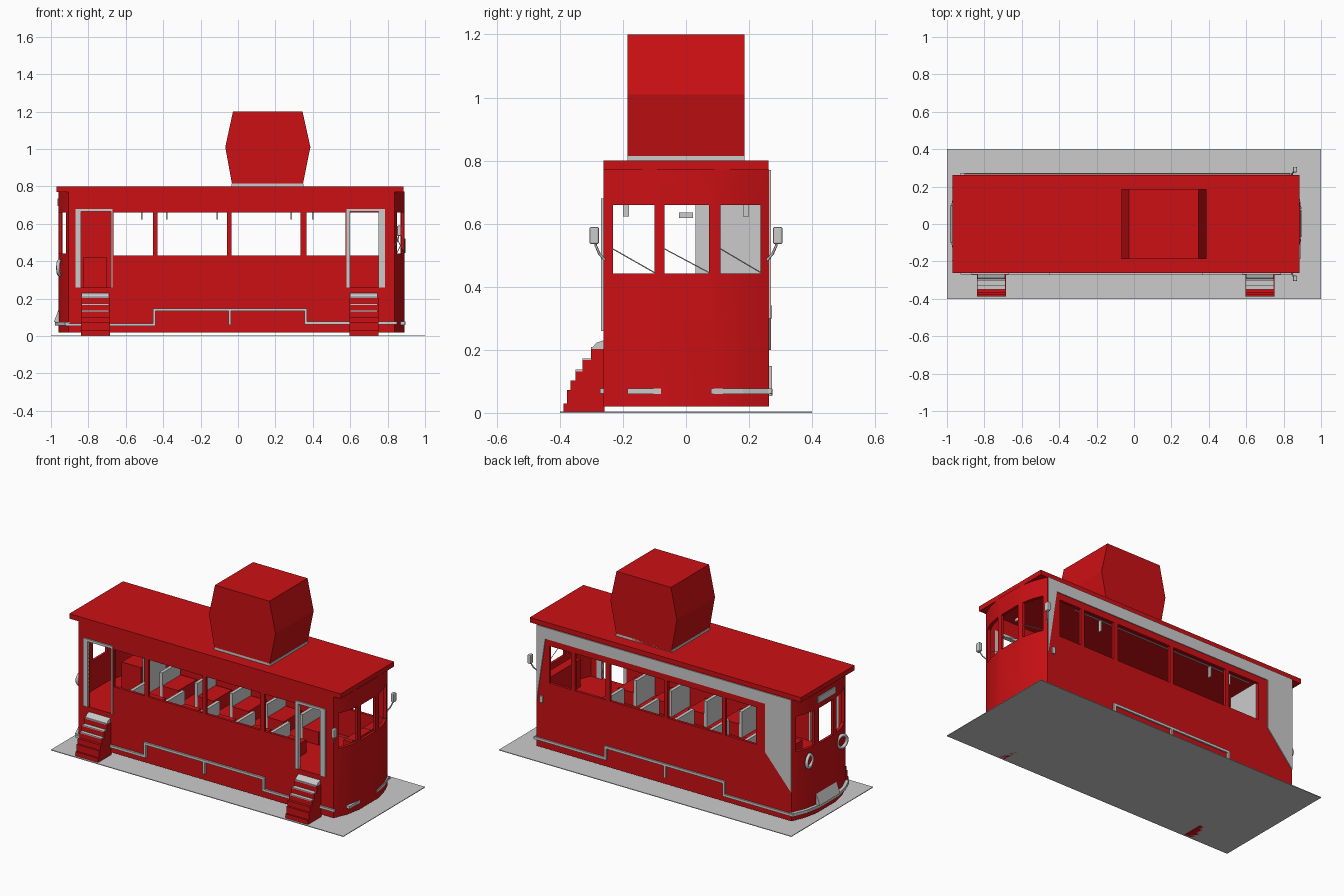
import bpy, bmesh, math
from mathutils import Vector

if "Cube" in bpy.data.objects:
    bpy.data.objects.remove(bpy.data.objects["Cube"])

red = bpy.data.materials.new("red_paint")
red.diffuse_color = (0.6, 0.005, 0.007, 1)
red.use_nodes = True
red.node_tree.nodes["Principled BSDF"].inputs["Base Color"].default_value = red.diffuse_color


def finish(name, bm, mat=None):
    bmesh.ops.recalc_face_normals(bm, faces=bm.faces)
    me = bpy.data.meshes.new(name)
    bm.to_mesh(me)
    bm.free()
    ob = bpy.data.objects.new(name, me)
    bpy.context.collection.objects.link(ob)
    if mat:
        me.materials.append(mat)
    return ob


def boxes(name, items, mat=None):
    """One object from boxes given as x0, x1, y0, y1, z0, z1."""
    bm = bmesh.new()
    for x0, x1, y0, y1, z0, z1 in items:
        r = bmesh.ops.create_cube(bm, size=1)
        for v in r["verts"]:
            v.co = Vector((x0 if v.co.x < 0 else x1, y0 if v.co.y < 0 else y1,
                           z0 if v.co.z < 0 else z1))
    return finish(name, bm, mat)


def prism(name, pts, axis, a, b, mat=None):
    """Extrude a 2D outline along an axis ('x', 'y' or 'z')."""
    place = {"x": lambda p, t: (t, p[0], p[1]), "y": lambda p, t: (p[0], t, p[1]),
             "z": lambda p, t: (p[0], p[1], t)}[axis]
    bm = bmesh.new()
    lo = [bm.verts.new(place(p, a)) for p in pts]
    hi = [bm.verts.new(place(p, b)) for p in pts]
    bm.faces.new(lo)
    bm.faces.new(hi)
    n = len(pts)
    for i in range(n):
        j = (i + 1) % n
        bm.faces.new((lo[i], lo[j], hi[j], hi[i]))
    return finish(name, bm, mat)


def pipe(name, pts, radius):
    cu = bpy.data.curves.new(name, "CURVE")
    cu.dimensions = "3D"
    cu.bevel_depth = radius
    cu.bevel_resolution = 1
    cu.use_fill_caps = True
    sp = cu.splines.new("POLY")
    sp.points.add(len(pts) - 1)
    for p, co in zip(sp.points, pts):
        p.co = (*co, 1)
    ob = bpy.data.objects.new(name, cu)
    bpy.context.collection.objects.link(ob)
    return ob


# Ground plate
boxes("base_plate", [(-1, 1, -0.4, 0.4, 0, 0.004)])

# Body shell with bowed ends
BOW = [(0, -0.262), (0.035, -0.18), (0.053, -0.09), (0.053, 0.09), (0.035, 0.18), (0, 0.264)]


def outline(inset):
    k = 1 - inset / 0.262
    right = [(0.837 - inset + dx, y * k) for dx, y in BOW]
    left = [(-0.907 + inset - dx, y * k) for dx, y in reversed(BOW)]
    return right + left


body = prism("tram_body", outline(0), "z", 0.02, 0.772, red)
SIDE = [(-0.665, -0.455), (-0.43, -0.06), (-0.035, 0.335), (0.365, 0.575)]
ENDS = [(-0.232, -0.1), (-0.068, 0.073), (0.11, 0.237)]
DOORS = [(-0.84, -0.68), (0.6, 0.75)]
cutters = [
    prism("cut_cabin", outline(0.016), "z", 0.26, 0.9),
    boxes("cut_side_windows", [(a, b, -0.5, 0.5, 0.43, 0.66) for a, b in SIDE]
          + [(0.6, 0.75, 0, 0.5, 0.43, 0.66)]),
    boxes("cut_end_windows", [(-1.2, 1.2, a, b, 0.442, 0.66) for a, b in ENDS]),
    boxes("cut_doors", [(a, b, -0.5, -0.1, 0.2601, 0.67) for a, b in DOORS]),
]
bpy.context.view_layer.objects.active = body
for c in cutters:
    c.hide_render = True
    m = body.modifiers.new(c.name, "BOOLEAN")
    m.operation, m.solver, m.object = "DIFFERENCE", "EXACT", c
    bpy.ops.object.modifier_apply(modifier=m.name)
    bpy.data.objects.remove(c)
bpy.ops.object.select_all(action="DESELECT")
body.select_set(True)
bpy.ops.object.shade_smooth_by_angle(angle=math.radians(28))

# Roof and hexagonal roof tank
boxes("roof", [(-0.97, 0.885, -0.262, 0.262, 0.77, 0.8)], red)
boxes("tank_base", [(-0.035, 0.35, -0.186, 0.186, 0.8, 0.815)])
prism("roof_tank", [(-0.03, 0.802), (0.345, 0.802), (0.387, 1.01), (0.345, 1.2),
                    (-0.027, 1.2), (-0.068, 1.01)], "y", -0.186, 0.186, red)

# Grey panels on the back wall
boxes("back_header", [(-0.905, 0.835, 0.262, 0.269, 0.7, 0.77)])
prism("back_corner_panel", [(-0.905, 0.7), (-0.73, 0.7), (-0.73, 0.4), (-0.905, 0.2)],
      "y", 0.262, 0.269)
prism("back_edge_panel", [(0.835, 0.7), (0.775, 0.7), (0.835, 0.3)], "y", 0.262, 0.269)
boxes("back_latch", [(0.79, 0.81, 0.262, 0.273, 0.3, 0.34)])

# Door frames and the folded door leaf
for i, (x0, x1, a, b) in enumerate([(-0.87, -0.67, -0.84, -0.68), (0.58, 0.785, 0.6, 0.75)]):
    boxes(f"door_frame_{i}", [(x0, a, -0.27, -0.245, 0.26, 0.68), (b, x1, -0.27, -0.245, 0.26, 0.68),
                              (x0, x1, -0.27, -0.245, 0.665, 0.68)])

# Stepped grey trim along both sides
for s, label in ((-1, "front"), (1, "back")):
    y0, y1 = sorted((s * 0.26, s * 0.273))
    boxes(f"{label}_trim", [(x0, x1, y0, y1, z0, z1) for x0, x1, z0, z1 in (
        (-0.92, -0.44, 0.053, 0.068), (-0.455, -0.44, 0.053, 0.148), (-0.455, 0.37, 0.133, 0.148),
        (0.355, 0.37, 0.062, 0.148), (0.355, 0.85, 0.062, 0.077), (-0.05, -0.037, 0.06, 0.133))])

# End bumpers following the bow
outer = [(-0.925 - dx, y * 1.04) for dx, y in BOW]
inner = [(-0.9 - dx, y) for dx, y in reversed(BOW)]
prism("left_bumper", outer + inner, "z", 0.055, 0.075)
prism("left_fender", [(-0.95, 0.075), (-0.985, 0.075), (-0.96, 0.14)], "y", -0.1, 0.1)
boxes("right_bumper_short", [(0.86, 0.892, -0.185, -0.08, 0.06, 0.078)])
prism("right_bumper_long", [(0.896, 0.08), (0.878, 0.18), (0.843, 0.272), (0.82, 0.26), (0.87, 0.08)],
      "z", 0.06, 0.078)
boxes("end_sign", [(-0.966, -0.95, -0.085, 0.085, 0.695, 0.735)])

# Headlamp rings on the left end
for s in (-1, 1):
    bpy.ops.mesh.primitive_torus_add(location=(-0.955, s * 0.16, 0.365), rotation=(0, math.pi / 2, s * 0.2),
                                     major_radius=0.037, minor_radius=0.01,
                                     major_segments=20, minor_segments=8)
    bpy.context.object.name = "headlamp_ring"
    bpy.ops.object.shade_smooth()

# Steps in front of each door, grey treads on the upper three
STEPS = [(-0.388, 0.03), (-0.378, 0.072), (-0.366, 0.103), (-0.35, 0.132), (-0.328, 0.167), (-0.302, 0.203)]
profile = [(-0.258, 0)]
y_prev = None
for k, (y, z) in enumerate(STEPS):
    profile += [(y, STEPS[k - 1][1] if k else 0), (y, z)]
profile.append((-0.258, 0.203))
for i, (x0, x1) in enumerate([(-0.84, -0.685), (0.595, 0.75)]):
    prism(f"door_steps_{i}", profile, "x", x0, x1, red)
    boxes(f"step_treads_{i}", [(x0 + 0.004, x1 - 0.004, y, y + 0.05, z, z + 0.006) for y, z in STEPS[3:]])
    prism(f"top_tread_{i}", [(-0.3, 0.203), (-0.285, 0.222), (-0.262, 0.23), (-0.262, 0.203)],
          "x", x0 + 0.004, x1 - 0.004)

# Wing mirrors on curved arms
for s in (-1, 1):
    pipe("mirror_arm", [(0.84, s * 0.258, 0.485), (0.85, s * 0.275, 0.505),
                        (0.858, s * 0.286, 0.53), (0.86, s * 0.288, 0.56)], 0.004)
    ob = boxes("wing_mirror", [(0.85, 0.872, s * 0.291 - 0.015, s * 0.291 + 0.015, 0.535, 0.59)])
    bv = ob.modifiers.new("rounding", "BEVEL")
    bv.width, bv.segments = 0.006, 2

# Wipers on the right end windows
for k, (a, b) in enumerate(ENDS):
    x0, x1 = ((0.852, 0.885), (0.893, 0.893), (0.886, 0.85))[k]
    pipe("wiper", [(x0, a, 0.52), (x1, b, 0.445)], 0.002)

# Interior: seats with grey backs, partition, driver's desk and mirror
for i, x in enumerate((-0.56, -0.32, -0.08, 0.16, 0.4)):
    for y0, y1 in ((-0.24, -0.06), (0.06, 0.24)):
        boxes("seat", [(x, x + 0.11, y0, y1, 0.26, 0.34)], red)
        boxes("seat_back", [(x - 0.02, x, y0, y1, 0.26, 0.42)])
boxes("cab_partition", [(-0.675, -0.665, 0.03, 0.245, 0.26, 0.67)])
boxes("left_desk", [(-0.83, -0.7, 0.05, 0.22, 0.26, 0.42)], red)
boxes("right_desk", [(0.79, 0.845, -0.1, 0.2, 0.26, 0.43)], red)
boxes("inside_mirror", [(0.82, 0.83, -0.022, 0.022, 0.618, 0.636)])

# Hand straps under the ceiling rails
for y in (-0.19, 0.19):
    pipe("hand_rail", [(-0.66, y, 0.69), (0.58, y, 0.69)], 0.004)
    boxes("hand_straps", [(x - 0.004, x + 0.004, y - 0.01, y + 0.01, 0.622, 0.69)
                          for x in (-0.515, -0.38, -0.11, 0.285, 0.4)])
